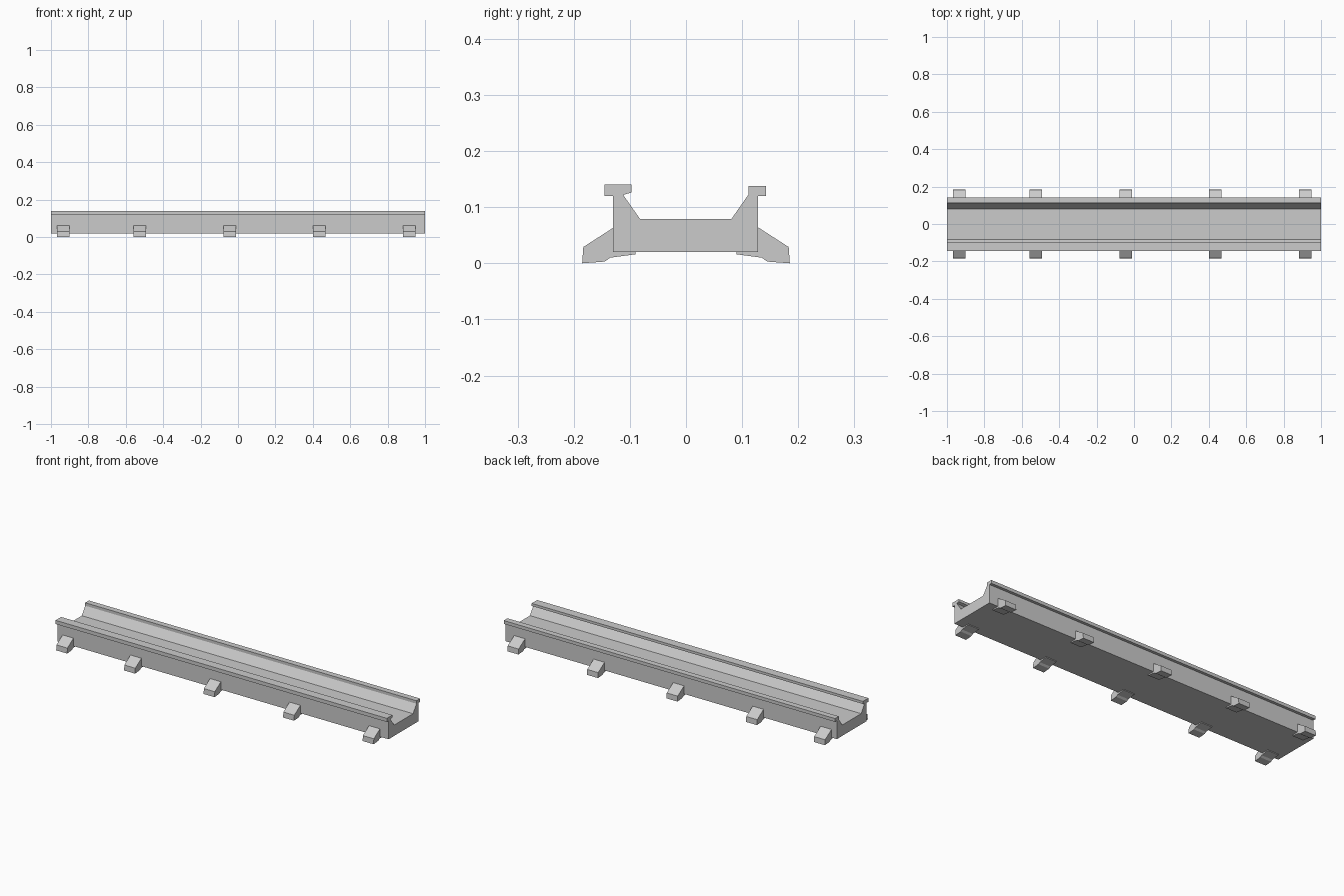
import bpy, bmesh

cube = bpy.data.objects.get("Cube")
if cube:
    bpy.data.objects.remove(cube, do_unlink=True)

grey = bpy.data.materials.new("plain grey")
grey.use_nodes = True
colour = (0.6, 0.6, 0.6, 1)
grey.diffuse_color = colour
grey.node_tree.nodes["Principled BSDF"].inputs["Base Color"].default_value = colour


def extrude_profile(name, profile, centre, width):
    """Sweep a closed (y, z) outline along x."""
    bm = bmesh.new()
    face = bm.faces.new([bm.verts.new((centre - width / 2, y, z)) for y, z in profile])
    swept = bmesh.ops.extrude_face_region(bm, geom=[face])["geom"]
    moved = [v for v in swept if isinstance(v, bmesh.types.BMVert)]
    bmesh.ops.translate(bm, verts=moved, vec=(width, 0, 0))
    bmesh.ops.recalc_face_normals(bm, faces=bm.faces)
    mesh = bpy.data.meshes.new(name)
    bm.to_mesh(mesh)
    bm.free()
    mesh.materials.append(grey)
    obj = bpy.data.objects.new(name, mesh)
    bpy.context.collection.objects.link(obj)
    return obj


# Trough with sloping inner walls and a flat lip along each edge
trough = [
    (-0.13, 0.02), (0.128, 0.02), (0.128, 0.12), (0.143, 0.12),
    (0.143, 0.138), (0.111, 0.138), (0.111, 0.122), (0.081, 0.079),
    (-0.082, 0.079), (-0.112, 0.122), (-0.097, 0.126), (-0.097, 0.14),
    (-0.145, 0.14), (-0.145, 0.12), (-0.13, 0.12),
]
extrude_profile("trough", trough, 0, 2)

# Wedge feet along both sides, with a thin tail tucked under the trough
foot = [
    (0.185, 0), (0.183, 0.029), (0.127, 0.065), (0.12, 0.03),
    (0.09, 0.021), (0.09, 0.016), (0.135, 0.01), (0.145, 0.003),
]
for i, x in enumerate((-0.935, -0.525, -0.045, 0.435, 0.915), 1):
    for side, sign in (("back", 1), ("front", -1)):
        outline = [(sign * y, z) for y, z in foot]
        extrude_profile(f"{side}_foot_{i}", outline, x, 0.066)
